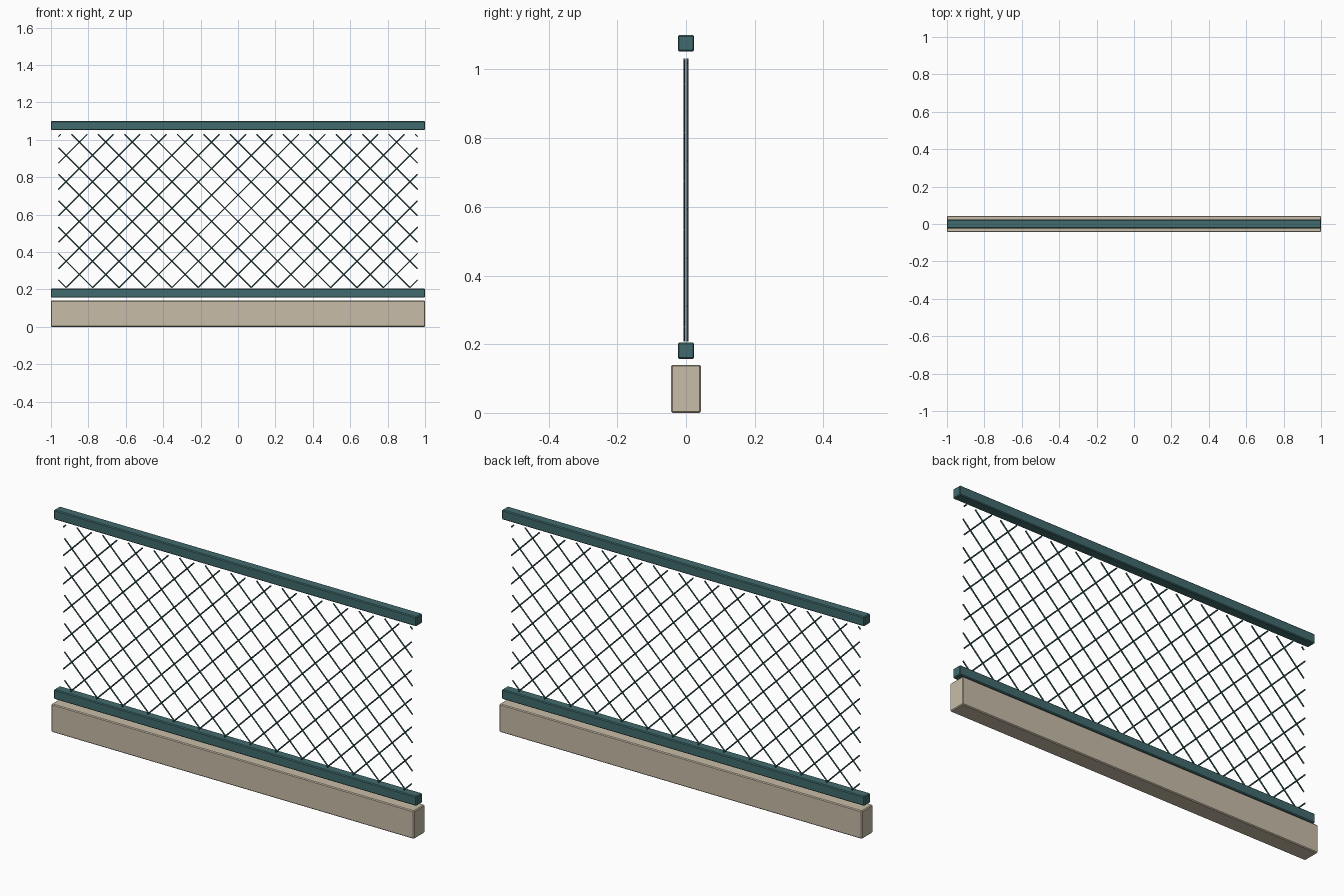
import bpy, bmesh
from mathutils import Vector

cube = bpy.data.objects.get("Cube")
if cube:
    bpy.data.objects.remove(cube, do_unlink=True)


def material(name, rgb):
    m = bpy.data.materials.new(name)
    m.use_nodes = True
    m.diffuse_color = (*rgb, 1)
    m.node_tree.nodes["Principled BSDF"].inputs["Base Color"].default_value = (*rgb, 1)
    return m


teal = material("teal paint", (0.053, 0.145, 0.153))
stone = material("beige concrete", (0.578, 0.503, 0.386))


def finish(name, bm, mat):
    mesh = bpy.data.meshes.new(name)
    bm.to_mesh(mesh)
    bm.free()
    mesh.materials.append(mat)
    obj = bpy.data.objects.new(name, mesh)
    bpy.context.collection.objects.link(obj)
    return obj


def beam(name, depth, low, high, mat):
    """Full-width bar with slightly softened edges."""
    bm = bmesh.new()
    bmesh.ops.create_cube(bm, size=1)
    for v in bm.verts:
        v.co = (v.co.x * 2, v.co.y * depth, low + (v.co.z + 0.5) * (high - low))
    bmesh.ops.bevel(bm, geom=bm.edges[:], offset=0.004, segments=1, affect='EDGES')
    return finish(name, bm, mat)


# Concrete footing and the two rails
beam("concrete_base", 0.086, 0, 0.14, stone)
beam("bottom_rail", 0.048, 0.157, 0.205, teal)
beam("top_rail", 0.048, 1.052, 1.1, teal)

# Mesh panel: two layers of diagonal wires, clipped to the panel outline
SIDE, BOTTOM, TOP = 0.96, 0.21, 1.03
PITCH, RADIUS = 0.1414, 0.0035


def wire(bm, a, b):
    d = b - a
    turn = d.to_track_quat('Z', 'Y').to_matrix().to_4x4()
    turn.translation = (a + b) / 2
    bmesh.ops.create_cone(bm, cap_ends=True, segments=6, radius1=RADIUS,
                          radius2=RADIUS, depth=d.length, matrix=turn)


def wire_layer(name, lean, y):
    bm = bmesh.new()
    for i in range(-13, 7):
        foot = (i + 0.5) * PITCH          # where the wire meets the panel bottom
        start = max(foot, -SIDE)
        end = min(foot + TOP - BOTTOM, SIDE)
        if end - start > 0.01:
            wire(bm, Vector((lean * start, y, BOTTOM + start - foot)),
                 Vector((lean * end, y, BOTTOM + end - foot)))
    return finish(name, bm, teal)


wire_layer("rising_wires", 1, -0.004)
wire_layer("falling_wires", -1, 0.004)
